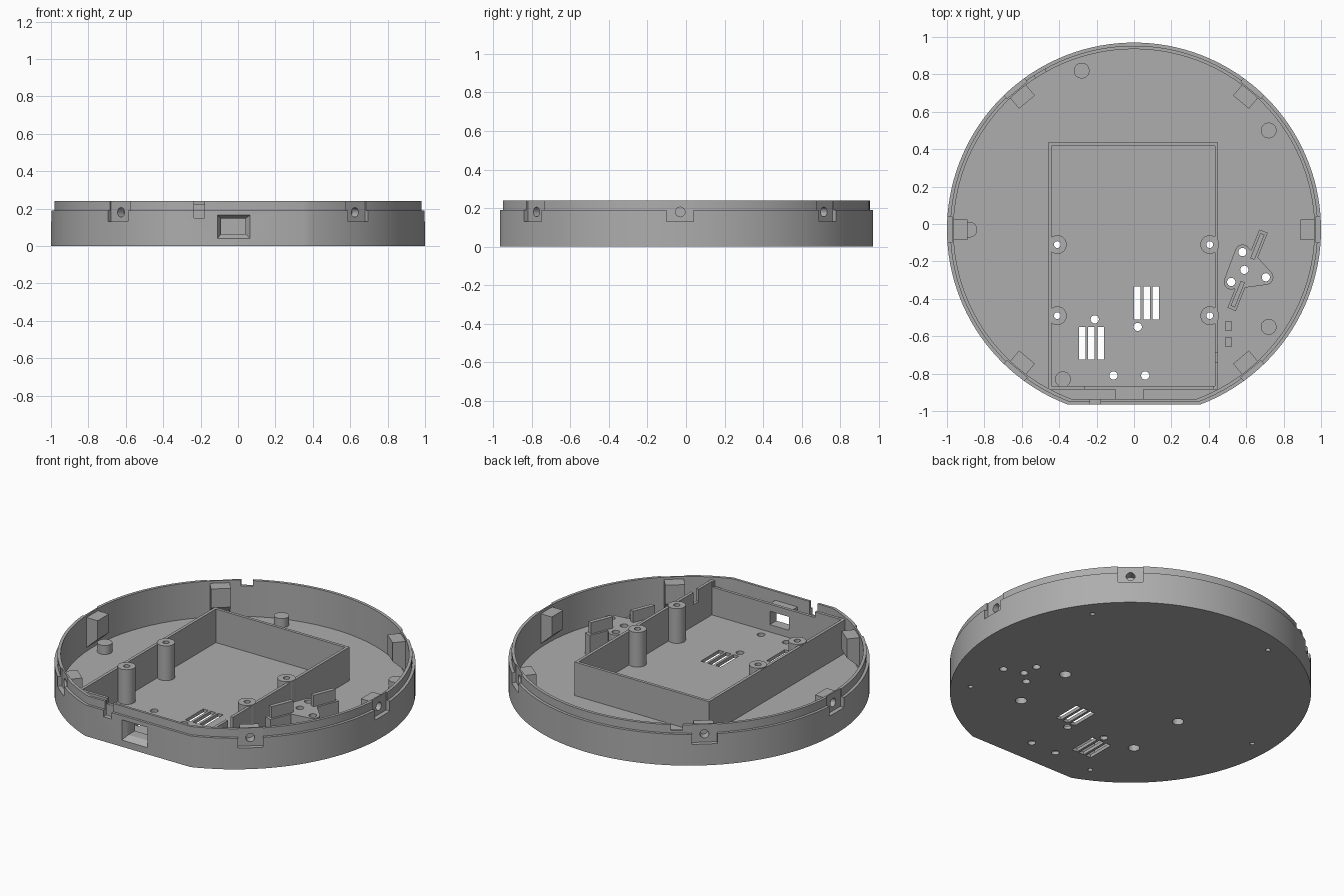
import bpy, bmesh, math
from mathutils import Matrix, Vector

if "Cube" in bpy.data.objects:
    bpy.data.objects.remove(bpy.data.objects["Cube"])

CY = -0.03      # centre of the round case in y
FLOOR = 0.02
mat = bpy.data.materials.new("grey plastic")
mat.diffuse_color = (0.42, 0.42, 0.42, 1)
mat.use_nodes = True
mat.node_tree.nodes["Principled BSDF"].inputs["Base Color"].default_value = mat.diffuse_color


def stack(rings, bm=None, m=Matrix()):
    """Closed solid skinned over rings of equal point count."""
    bm = bm or bmesh.new()
    loops = [[bm.verts.new(m @ Vector(p)) for p in r] for r in rings]
    n = len(loops[0])
    for a, b in zip(loops, loops[1:]):
        for i in range(n):
            j = (i + 1) % n
            bm.faces.new((a[i], a[j], b[j], b[i]))
    bm.faces.new(loops[0][::-1])
    bm.faces.new(loops[-1])
    return bm


def prism(pts, z0, z1, bm=None, m=Matrix()):
    return stack([[(x, y, z) for x, y in pts] for z in (z0, z1)], bm, m)


def box(x0, x1, y0, y1, z0, z1, bm=None, m=Matrix()):
    return prism([(x0, y0), (x1, y0), (x1, y1), (x0, y1)], z0, z1, bm, m)


def circle(x, y, r, n=32):
    return [(x + r * math.cos(2 * math.pi * i / n),
             y + r * math.sin(2 * math.pi * i / n)) for i in range(n)]


def radial(deg):
    """Local +x points outward from the case centre."""
    return Matrix.Translation((0, CY, 0)) @ Matrix.Rotation(math.radians(deg), 4, 'Z')


def obj(name, bm):
    bmesh.ops.recalc_face_normals(bm, faces=bm.faces)
    me = bpy.data.meshes.new(name)
    bm.to_mesh(me)
    bm.free()
    me.materials.append(mat)
    o = bpy.data.objects.new(name, me)
    bpy.context.collection.objects.link(o)
    return o


def cut(o, *cutters):
    for c in cutters:
        md = o.modifiers.new("cut", 'BOOLEAN')
        md.operation, md.solver, md.object = 'DIFFERENCE', 'EXACT', c
        bpy.context.view_layer.update()
        dg = bpy.context.evaluated_depsgraph_get()
        me = bpy.data.meshes.new_from_object(o.evaluated_get(dg))
        o.modifiers.clear()
        o.data = me
    return o


def outline(r, flat, z, n=120):
    """Circle with a straight front edge."""
    a = math.asin((flat - CY) / r)
    span = math.pi - 2 * a
    return [(r * math.cos(a + span * i / n), CY + r * math.sin(a + span * i / n), z)
            for i in range(n + 1)]


# stepped round shell: floor, wall and thinner lip
shell = obj("case_shell", stack([
    outline(1.0, -0.965, 0), outline(1.0, -0.965, 0.19), outline(0.983, -0.95, 0.19),
    outline(0.983, -0.95, 0.24), outline(0.965, -0.935, 0.24), outline(0.965, -0.935, FLOOR)]))

# vertical holes and vent slots
posts = [(x, y) for x in (-0.41, 0.405) for y in (-0.11, -0.49)]
pegs = [(-0.28, 0.82), (0.72, 0.5), (0.72, -0.55), (-0.38, -0.83), (-0.88, CY)]
pad_holes = [(0.58, -0.15), (0.52, -0.31), (0.59, -0.245), (0.705, -0.285)]
bm = bmesh.new()
for x, y in posts:
    rings = [(0.032, -0.1), (0.032, 0.1), (0.018, 0.1), (0.018, 0.4)]
    stack([[(px, py, z) for px, py in circle(x, y, r)] for r, z in rings], bm)
for x, y in pad_holes + [(-0.21, -0.51), (0.02, -0.55), (-0.11, -0.81), (0.06, -0.81)]:
    prism(circle(x, y, 0.022), -0.1, 0.4, bm)
for x, y in pegs:
    prism(circle(x, y, 0.014, 16), -0.1, 0.06, bm)
for x0, y0 in ((0.0, -0.51), (-0.295, -0.725)):
    for i in range(3):
        box(x0 + i * 0.05, x0 + i * 0.05 + 0.035, y0, y0 + 0.175, -0.1, 0.1, bm)
holes = obj("hole_cutter", bm)

# clip recesses, rim gaps and screw holes around the wall
clips = [0, 50, 130, 180, 230, 310]
bm, bs = bmesh.new(), bmesh.new()
turn = Matrix.Translation((0, 0, 0.18)) @ Matrix.Rotation(math.pi / 2, 4, 'Y')
for a in clips:
    box(0.973, 1.1, -0.07, 0.07, 0.13, 0.3, bm, radial(a))
    prism(circle(0, 0, 0.025, 24), 0.92, 1.1, bs, radial(a) @ turn)
box(0.9, 1.1, -0.033, 0.033, 0.205, 0.3, bm, radial(121))
box(-0.235, -0.18, -1.1, -0.92, 0.15, 0.3, bm)
recesses, screws = obj("recess_cutter", bm), obj("screw_cutter", bs)

# tapered connector opening in the front


def rect(x0, x1, z0, z1, y):
    return [(x0, y, z0), (x1, y, z0), (x1, y, z1), (x0, y, z1)]


port = obj("port_cutter", stack([
    rect(-0.11, 0.065, 0.04, 0.165, -1.05), rect(-0.11, 0.065, 0.04, 0.165, -0.966),
    rect(-0.09, 0.04, 0.065, 0.147, -0.93), rect(-0.09, 0.04, 0.065, 0.147, -0.8)]))
cut(shell, holes, recesses, screws, port)

# clip blocks with sloped undersides
bm = bmesh.new()
for a in clips:
    prof = [(0.967, 0.04), (0.967, 0.225), (0.89, 0.225), (0.89, 0.11)]
    stack([[(r, y, z) for r, z in prof] for y in (-0.055, 0.055)], bm, radial(a))
cut(obj("clip_blocks", bm), screws)

# inner compartment walls
X0, X1, Y0, Y1, T, H = -0.46, 0.45, -0.885, 0.435, 0.018, 0.225
Z = 0.01
bm = bmesh.new()
ring = lambda d, z: [(X0 + d, Y0 + d, z), (X1 - d, Y0 + d, z), (X1 - d, Y1 - d, z), (X0 + d, Y1 - d, z)]
loops = [[bm.verts.new(p) for p in ring(d, z)] for d, z in ((0, Z), (0, H), (T, H), (T, Z))]
for k in range(4):
    for i in range(4):
        j = (i + 1) % 4
        a, b = loops[k], loops[(k + 1) % 4]
        bm.faces.new((a[i], a[j], b[j], b[i]))
walls = obj("compartment_walls", bm)
bm = box(0.4, 0.5, -0.74, -0.69, 0.15, 0.3)             # cable notch in the side
box(-0.265, 0.425, -0.9, -0.85, 0.19, 0.3, bm)          # lowered front partition
notch = obj("wall_cutter", bm)
cut(walls, notch, port)

# block around the connector, between partition and front wall
cut(obj("port_block", box(-0.1, 0.05, -0.945, -0.875, Z, 0.185)), port)

# screw posts with webs to the compartment walls
for x, y in posts:
    bm = prism(circle(x, y, 0.05), Z, 0.232)
    cut(obj("screw_post", bm), holes)

# floor pegs
for x, y in pegs:
    cut(obj("floor_peg", prism(circle(x, y, 0.042), Z, 0.075)), holes)

# sensor pad: rounded triangle (hull of three circles)
bm = bmesh.new()
for k in (0, 1, 3):
    for px, py in circle(*pad_holes[k], 0.04):
        for z in (Z, 0.15):
            bm.verts.new((px, py, z))
hull = bmesh.ops.convex_hull(bm, input=bm.verts)
bmesh.ops.delete(bm, geom=[v for v in bm.verts if not v.link_faces], context='VERTS')
bmesh.ops.dissolve_limit(bm, angle_limit=0.01, verts=bm.verts, edges=bm.edges)
cut(obj("sensor_pad", bm), holes)

# slanted ribs beside the pad, with a thin blade on top
for x, y in ((0.66, -0.12), (0.555, -0.375)):
    m = Matrix.Translation((x, y, 0)) @ Matrix.Rotation(math.radians(68), 4, 'Z')
    obj("sensor_rib", box(-0.088, 0.088, -0.024, 0.024, Z, 0.15, None, m))
    obj("sensor_blade", box(-0.072, 0.072, -0.012, 0.012, 0.14, 0.22, None, m))

# two small square pegs
for y in (-0.545, -0.63):
    obj("square_peg", box(0.487, 0.523, y - 0.024, y + 0.024, Z, 0.08))

# remove the cutters and smooth the round sides
for c in (holes, recesses, screws, port, notch):
    bpy.data.objects.remove(c)
bpy.ops.object.select_all(action='SELECT')
bpy.context.view_layer.objects.active = shell
bpy.ops.object.shade_smooth_by_angle(angle=math.radians(30))
